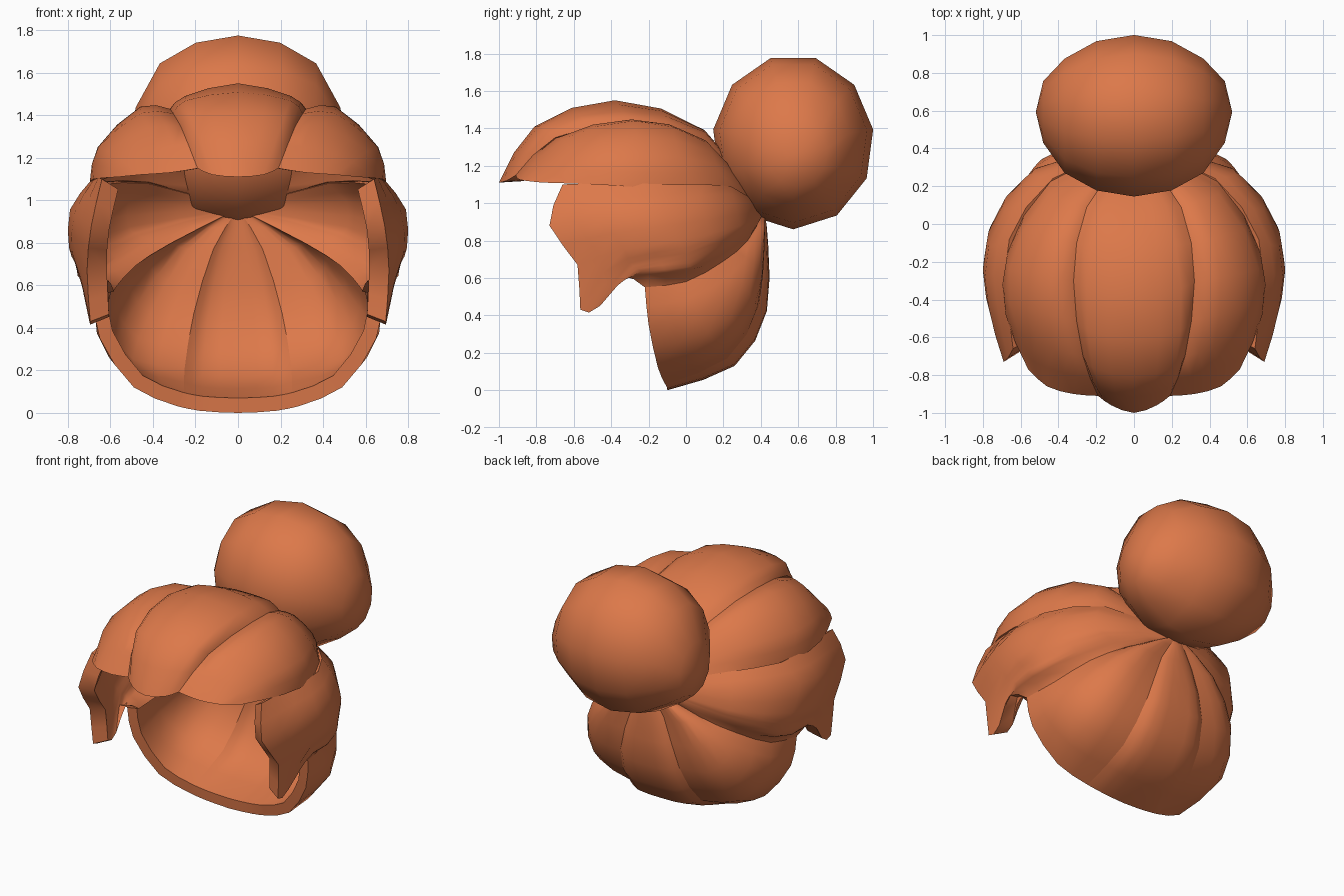
import bpy, bmesh, math
from mathutils import Vector, Matrix

if "Cube" in bpy.data.objects:
    bpy.data.objects.remove(bpy.data.objects["Cube"])

mat = bpy.data.materials.new("terracotta_orange")
mat.diffuse_color = (0.72, 0.19, 0.068, 1)
mat.use_nodes = True
mat.node_tree.nodes["Principled BSDF"].inputs["Base Color"].default_value = mat.diffuse_color
POLE = Vector((0, 0.42, 0.96))


def spline(pts, t):
    """Point on a smooth curve through pts, t from 0 to 1."""
    n = len(pts) - 1
    i = min(int(t * n), n - 1)
    u = t * n - i
    a, b = pts[i], pts[i + 1]
    p = pts[i - 1] if i > 0 else a * 2 - b
    q = pts[i + 2] if i + 2 <= n else b * 2 - a
    return 0.5 * (2 * a + (b - p) * u + (2 * p - 5 * a + 4 * b - q) * u * u
                  + (3 * a - p - 3 * b + q) * u ** 3)


def curve(*c):
    return [Vector(c[i:i + 3]) for i in range(0, len(c), 3)]


def flip(c):
    return [Vector((-p.x, p.y, p.z)) for p in c]


def finish(ob, angle):
    bpy.context.collection.objects.link(ob)
    ob.data.materials.append(mat)
    bpy.ops.object.select_all(action='DESELECT')
    ob.select_set(True)
    bpy.context.view_layer.objects.active = ob
    bpy.ops.object.shade_smooth_by_angle(angle=math.radians(angle))


def lobe(name, keys, centre, thick, mirror=True, cross=2, along=8):
    """Closed lock of hair over key curves, thin at the pole, thick at the rim."""
    rows = [[spline([POLE] + k, j / along) for j in range(along + 1)] for k in keys]
    n = (len(keys) - 1) * cross
    centre = Vector(centre)
    bm = bmesh.new()
    out, inn = [], []
    for i in range(n + 1):
        col = [spline([r[j] for r in rows], i / n) for j in range(along + 1)]
        out.append([bm.verts.new(p) for p in col])
        inn.append([bm.verts.new(p + (centre - p).normalized() * thick * j / along)
                    for j, p in enumerate(col)])
    for i in range(n):
        for j in range(along):
            for g in (out, inn):
                bm.faces.new((g[i][j], g[i + 1][j], g[i + 1][j + 1], g[i][j + 1]))
        bm.faces.new((out[i][-1], out[i + 1][-1], inn[i + 1][-1], inn[i][-1]))
    for e in (0, n):
        for j in range(along):
            bm.faces.new((out[e][j], out[e][j + 1], inn[e][j + 1], inn[e][j]))
    bmesh.ops.remove_doubles(bm, verts=bm.verts, dist=0.0005)
    bmesh.ops.recalc_face_normals(bm, faces=bm.faces)
    me = bpy.data.meshes.new(name)
    bm.to_mesh(me)
    bm.free()
    ob = bpy.data.objects.new(name, me)
    finish(ob, 45)
    if mirror:
        m = ob.modifiers.new("mirror", 'MIRROR')
        m.use_mirror_merge = False


# top lock
top_mid = curve(0, .1, 1.39, 0, -.38, 1.55, 0, -.81, 1.41, 0, -1, 1.11)
top_in = curve(.17, .1, 1.38, .25, -.34, 1.49, .22, -.76, 1.40, .12, -.96, 1.12)
top_edge = curve(.25, .09, 1.34, .32, -.3, 1.43, .27, -.7, 1.35, .19, -.91, 1.15)
lobe("top_lock", [flip(top_edge), flip(top_in), top_mid, top_in, top_edge],
     (0, 0, 1.17), .12, False)

# upper side locks
up_a = curve(.34, .12, 1.32, .46, -.28, 1.44, .42, -.66, 1.34, .32, -.9, 1.13)
up_b = curve(.45, .16, 1.21, .66, -.24, 1.25, .61, -.58, 1.23, .46, -.86, 1.12)
up_edge = curve(.44, .23, 1.08, .67, -.15, 1.08, .68, -.48, 1.1, .56, -.77, 1.11)
lobe("upper_side_lock", [top_edge, up_a, up_b, up_edge], (0, 0, 1.17), .11)

# side locks with sideburns
side_top = curve(.43, .24, 1.09, .66, -.08, 1.1, .67, -.38, 1.11, .64, -.66, 1.1)
side_a = curve(.53, .26, 1.0, .77, -.12, .97, .77, -.44, .94, .69, -.73, .88)
side_b = curve(.53, .29, .88, .77, -.04, .8, .78, -.33, .75, .71, -.58, .67)
burn_a = curve(.5, .3, .85, .75, 0, .73, .75, -.3, .68, .695, -.565, .43)
burn_b = curve(.46, .31, .83, .73, .02, .68, .745, -.26, .65, .70, -.46, .45)
side_c = curve(.4, .32, .81, .7, .04, .65, .73, -.2, .62, .71, -.34, .61)
side_edge = curve(.33, .33, .8, .52, .2, .69, .64, .0, .58, .68, -.22, .55)
lobe("side_lock", [side_top, side_a, side_b, burn_a, burn_b, side_c, side_edge],
     (0, -.3, .7), .1)

# lower side locks
low_a = curve(.3, .40, .79, .53, .3, .57, .66, .06, .41, .65, -.2, .35)
low_b = curve(.24, .42, .77, .43, .37, .46, .53, .17, .22, .49, -.15, .12)
low_edge = curve(.12, .41, .77, .22, .39, .45, .27, .22, .17, .28, -.11, .03)
lobe("lower_side_lock", [side_edge, low_a, low_b, low_edge], (0, -.15, .75), .07)

# bottom lock
bot_in = curve(.08, .43, .77, .15, .43, .43, .18, .26, .14, .18, -.1, .01)
bot_mid = curve(0, .44, .77, 0, .43, .42, 0, .26, .13, 0, -.1, 0)
lobe("bottom_lock", [low_edge, bot_in, bot_mid, flip(bot_in), flip(low_edge)],
     (0, -.15, .75), .07, False)

# hair bun: eleven-sided from the side, one corner straight down, widest part low
me = bpy.data.meshes.new("hair_bun")
bm = bmesh.new()
bmesh.ops.create_uvsphere(bm, u_segments=11, v_segments=8, radius=1)
bmesh.ops.rotate(bm, verts=bm.verts, matrix=Matrix.Rotation(math.radians(90), 3, 'Y'))
ref = next(v.co for v in bm.verts if abs(v.co.x) < .1)
turn = -math.pi / 2 - math.atan2(ref.z, ref.y)
bmesh.ops.rotate(bm, verts=bm.verts, matrix=Matrix.Rotation(turn, 3, 'X'))
for v in bm.verts:
    low = abs(v.co.x) > .8
    v.co = Vector((v.co.x * .52, .573 + v.co.y * .432 + .02 * low,
                   1.327 + v.co.z * .467 - .06 * low))
bm.to_mesh(me)
bm.free()
finish(bpy.data.objects.new("hair_bun", me), 60)
